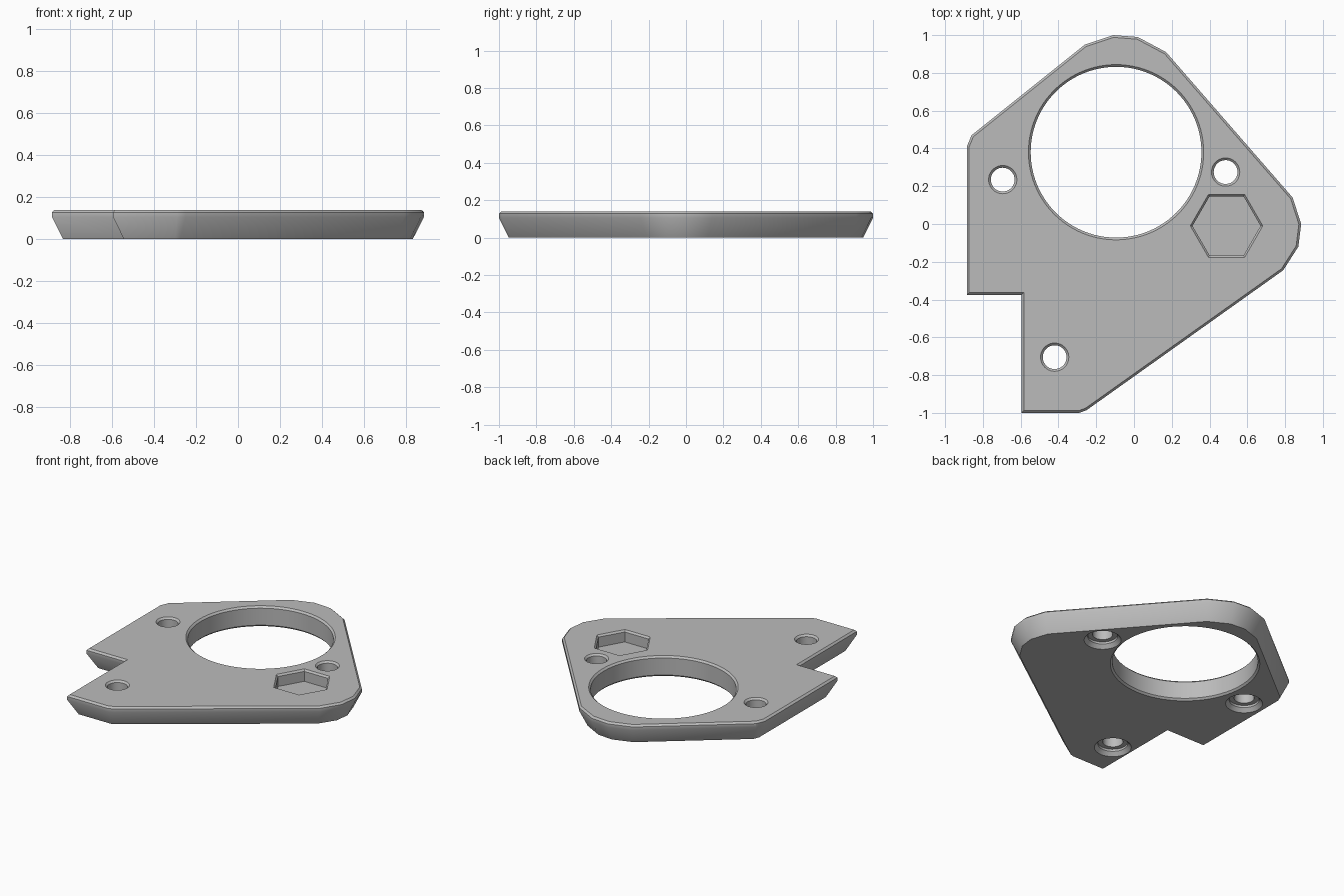
import bpy, bmesh
from math import cos, sin, tau
from mathutils import Vector

cube = bpy.data.objects.get("Cube")
if cube:
    bpy.data.objects.remove(cube, do_unlink=True)

grey = bpy.data.materials.new("plain_grey")
grey.use_nodes = True
colour = (0.5, 0.5, 0.5, 1)
grey.diffuse_color = colour
grey.node_tree.nodes["Principled BSDF"].inputs["Base Color"].default_value = colour

TOP = 0.14
BEVEL = 0.012


def loft(name, rings):
    """Closed solid through a stack of equal-length rings of points."""
    bm = bmesh.new()
    loops = [[bm.verts.new(p) for p in ring] for ring in rings]
    for low, high in zip(loops, loops[1:]):
        for i in range(len(low)):
            j = (i + 1) % len(low)
            bm.faces.new((low[i], low[j], high[j], high[i]))
    bm.faces.new(loops[0])
    bm.faces.new(loops[-1])
    bmesh.ops.recalc_face_normals(bm, faces=bm.faces)
    mesh = bpy.data.meshes.new(name)
    bm.to_mesh(mesh)
    bm.free()
    mesh.materials.append(grey)
    obj = bpy.data.objects.new(name, mesh)
    bpy.context.collection.objects.link(obj)
    return obj


def inset(points, amount):
    """Move a clockwise outline inward with mitred corners."""
    pts = [Vector(p) for p in points]
    result = []
    for i, p in enumerate(pts):
        a = (p - pts[i - 1]).normalized()
        b = (pts[(i + 1) % len(pts)] - p).normalized()
        na, nb = Vector((a.y, -a.x)), Vector((b.y, -b.x))
        result.append(p + (na + nb) * amount / (1 + na.dot(nb)))
    return result


def round_cutter(name, x, y, sides, profile):
    """Turned solid from (radius, height) pairs."""
    rings = [[(x + r * cos(tau * i / sides), y + r * sin(tau * i / sides), z)
              for i in range(sides)] for r, z in profile]
    return loft(name, rings)


# Plate with bevelled top rim and undercut sides
outline = [(-.885, -.375), (-.885, .41), (-.86, .47), (-.26, .95), (-.11, 1.0),
           (.02, .99), (.17, .91), (.84, .14), (.885, 0), (.87, -.12),
           (.79, -.245), (-.25, -.985), (-.29, -1.0), (-.595, -1.0), (-.595, -.375)]
sections = [(.052, 0), (0, .105), (0, TOP - BEVEL), (BEVEL, TOP)]
plate = loft("mounting_plate",
             [[(p.x, p.y, z) for p in inset(outline, d)] for d, z in sections])

# Large opening
cutters = [round_cutter("opening_cutter", -.095, .38, 96,
                        [(.464, -.02), (.464, 0), (.452, BEVEL), (.452, TOP - BEVEL),
                         (.464, TOP), (.464, .16)])]

# Screw holes, countersunk underneath
for x, y in [(-.695, .235), (.485, .275), (-.42, -.705)]:
    cutters.append(round_cutter("screw_hole_cutter", x, y, 40,
                                [(.115, -.02), (.115, 0), (.093, .025), (.093, .04),
                                 (.063, .04), (.063, TOP - BEVEL), (.075, TOP), (.075, .16)]))

# Blind hexagonal nut pocket
cutters.append(round_cutter("nut_pocket_cutter", .49, -.01, 6,
                            [(.18, .06), (.18, TOP - BEVEL), (.192, TOP), (.192, .16)]))

bpy.context.view_layer.objects.active = plate
for cutter in cutters:
    cutter.hide_render = True
    mod = plate.modifiers.new("cut", "BOOLEAN")
    mod.operation = "DIFFERENCE"
    mod.solver = "EXACT"
    mod.object = cutter
    bpy.ops.object.modifier_apply(modifier=mod.name)
for cutter in cutters:
    bpy.data.objects.remove(cutter, do_unlink=True)

# Smooth the curved walls, keep the rims crisp
bpy.ops.object.select_all(action="DESELECT")
plate.select_set(True)
bpy.ops.object.shade_smooth_by_angle(angle=.5)
